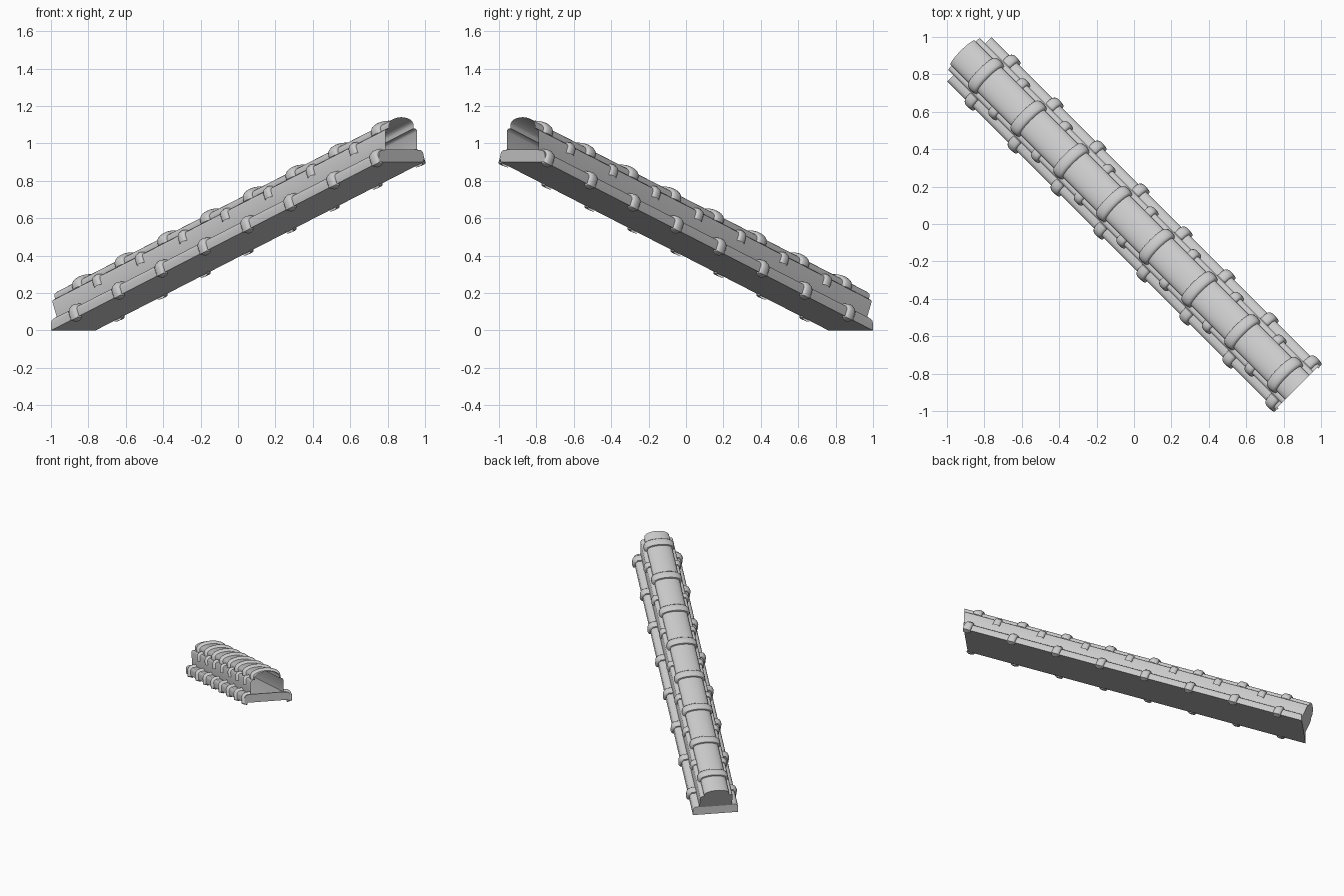
import bpy
import bmesh
import math
from mathutils import Vector

cube = bpy.data.objects.get("Cube")
if cube:
    bpy.data.objects.remove(cube)

S_LOW, S_HIGH = -1.245, 1.235     # run of the ridge along the diagonal
SLOPE = 0.9 / (S_HIGH - S_LOW)
ALONG = Vector((1, -1, 0)).normalized()
ACROSS = Vector((1, 1, 0)).normalized()

grey = bpy.data.materials.new("stone_grey")
grey.use_nodes = True
colour = (0.6, 0.6, 0.6, 1)
grey.diffuse_color = colour
grey.node_tree.nodes["Principled BSDF"].inputs["Base Color"].default_value = colour


def place(s, w, v):
    """Point at run s, sideways w, height v above the sloping underside."""
    return ALONG * s + ACROSS * w + Vector((0, 0, (s - S_LOW) * SLOPE + v))


def loft(name, sections, closed=False, cap_low=False, cap_high=False):
    """Skin sections (lists of points) that follow each other up the slope."""
    bm = bmesh.new()
    rows = [[bm.verts.new(p) for p in sec] for sec in sections]
    n = len(rows[0])
    for a, b in zip(rows, rows[1:]):
        for i in range(n if closed else n - 1):
            j = (i + 1) % n
            bm.faces.new((a[i], a[j], b[j], b[i]))
    if cap_low:
        bm.faces.new(rows[0][::-1])
    if cap_high:
        bm.faces.new(rows[-1])
    mesh = bpy.data.meshes.new(name)
    bm.to_mesh(mesh)
    bm.free()
    obj = bpy.data.objects.new(name, mesh)
    bpy.context.collection.objects.link(obj)
    mesh.materials.append(grey)
    bpy.ops.object.select_all(action="DESELECT")
    obj.select_set(True)
    bpy.context.view_layer.objects.active = obj
    bpy.ops.object.shade_smooth_by_angle(angle=math.radians(40))
    return obj


def mirrored(half):
    return [(-w, v) for w, v in reversed(half)]


def band(name, profile, s, width, height):
    """Rounded raised band wrapped over a profile."""
    pts = [Vector(p) for p in profile]
    mid = sum(p.y for p in pts) / len(pts)
    normals = []
    for i in range(len(pts)):
        t = pts[min(i + 1, len(pts) - 1)] - pts[max(i - 1, 0)]
        normals.append(Vector((t.y, -t.x)).normalized())
    sections = []
    for k in range(9):
        a = math.pi * k / 8
        ds, rise = -math.cos(a) * width / 2, math.sin(a) ** 0.7 * height if 0 < k < 8 else 0
        row = []
        for p, nrm in zip(pts, normals):
            q = p + nrm * rise
            row.append(place(s + ds - SLOPE * (q.y - mid), q.x, q.y))
        sections.append(row)
    loft(name, sections, cap_low=False)


# Base slab with rounded shoulders
slab = [(0.168, 0), (0.168, 0.04), (0.163, 0.053), (0.15, 0.063), (0.12, 0.066)]
slab_loop = slab + mirrored(slab)
loft("base_slab", [[place(s, w, v) for w, v in slab_loop] for s in (S_LOW, S_HIGH)],
     closed=True, cap_low=True, cap_high=True)

# Upper shell: walls, ledges and rounded ridge, open at the high end
ledge = [(0.12, 0.125), (0.12, 0.163), (0.115, 0.174), (0.105, 0.18), (0.092, 0.18)]
crown = [(0.092, 0.18)]
for k in range(9):
    a = math.pi / 2 * k / 8
    crown.append((0.092 * math.cos(a), 0.198 + 0.042 * math.sin(a)))
crown_full = crown + mirrored(crown)[1:]
half = [(0.12, 0.06)] + ledge[1:] + crown[1:]
shell = half + mirrored(half)[1:]
loft("ridge_shell",
     [[place(S_LOW - SLOPE * (v - 0.06), w, v) for w, v in shell],
      [place(S_HIGH, w, v) for w, v in shell]], cap_low=True)

# Repeating bands over the ridge, the ledges and the slab edges
STEP = 0.323
slab_edge = [(0.15, 0)] + slab
for i in range(8):
    band("ridge_band", crown_full, -1.13 + STEP * i, 0.064, 0.02)
    for edge in (slab_edge, mirrored(slab_edge)):
        band("slab_band", edge, -1.075 + 0.325 * i, 0.056, 0.019)
    if i < 7:
        for edge in (ledge, mirrored(ledge)):
            band("ledge_band", edge, -0.95 + STEP * i, 0.05, 0.017)
